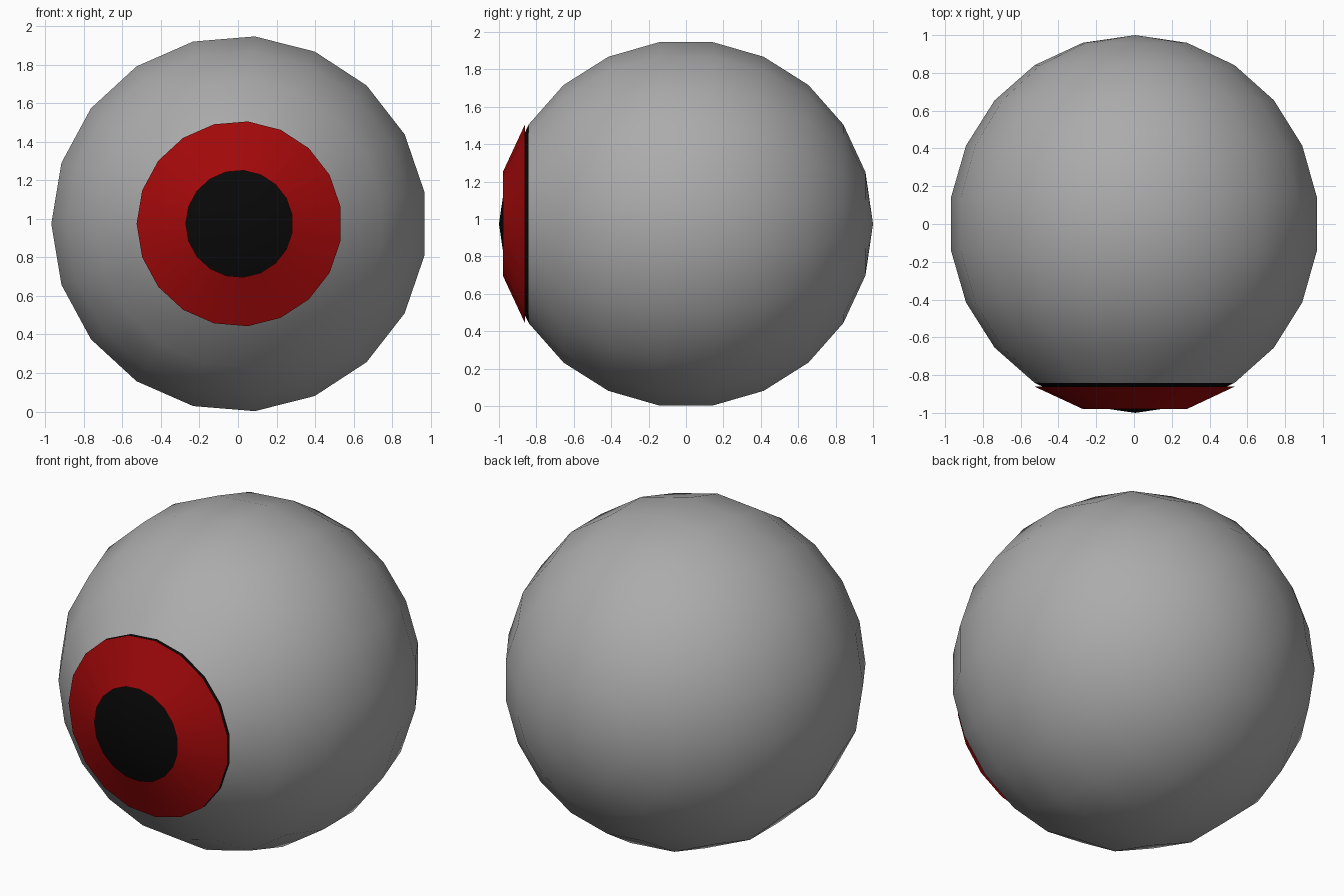
import bpy, bmesh
from math import sin, cos, pi

if "Cube" in bpy.data.objects:
    bpy.data.objects.remove(bpy.data.objects["Cube"])

SEG, RINGS = 19, 11          # sides around the y axis, bands pole to pole
RAD = 0.985                  # radial scale (depth radius is 1)
CX, CZ = 0.0067, 0.974       # centre of the ball
LIFT = 0.02                  # how far the iris floats in front


def ring(i, lift=0.0):
    """Radius and y of ring i, counted from the front pole."""
    a = pi * i / RINGS
    return RAD * sin(a), -cos(a) - lift


def material(name, rgb):
    m = bpy.data.materials.new(name)
    m.diffuse_color = (*rgb, 1)
    m.use_nodes = True
    m.node_tree.nodes["Principled BSDF"].inputs["Base Color"].default_value = m.diffuse_color
    return m


def lathe(name, profile, mat):
    """Spin (radius, y) points about the y axis; zero radius makes a pole."""
    bm = bmesh.new()
    loops = []
    for r, y in profile:
        if r < 1e-5:
            loops.append([bm.verts.new((CX, y, CZ))] * SEG)
        else:
            loops.append([bm.verts.new((CX - r * cos(2 * pi * k / SEG), y,
                                        CZ + r * sin(2 * pi * k / SEG)))
                          for k in range(SEG)])
    for a, b in zip(loops, loops[1:]):
        for k in range(SEG):
            n = (k + 1) % SEG
            quad = [a[k], b[k], b[n], a[n]]
            bm.faces.new(list(dict.fromkeys(quad))).smooth = True
    # make every normal point away from the ball's centre
    bm.normal_update()
    for f in bm.faces:
        c = f.calc_center_median()
        c.z -= CZ
        if f.normal.dot(c) < 0:
            f.normal_flip()
    me = bpy.data.meshes.new(name)
    bm.to_mesh(me)
    bm.free()
    me.materials.append(mat)
    ob = bpy.data.objects.new(name, me)
    bpy.context.collection.objects.link(ob)
    return ob


grey = material("eye_grey", (0.41, 0.41, 0.41))
red = material("iris_red", (0.36, 0.0025, 0.003))
black = material("pupil_black", (0.0025, 0.0025, 0.0025))

# Pale part of the ball, from the iris edge to the back pole
lathe("eyeball", [ring(i) for i in range(2, RINGS + 1)], grey)
# Black front cap: the pupil, continuing beneath the iris
lathe("pupil", [ring(0), ring(1), ring(2)], black)
# Red band floating just in front of the cap
lathe("iris", [ring(1, LIFT), ring(2, LIFT)], red)
